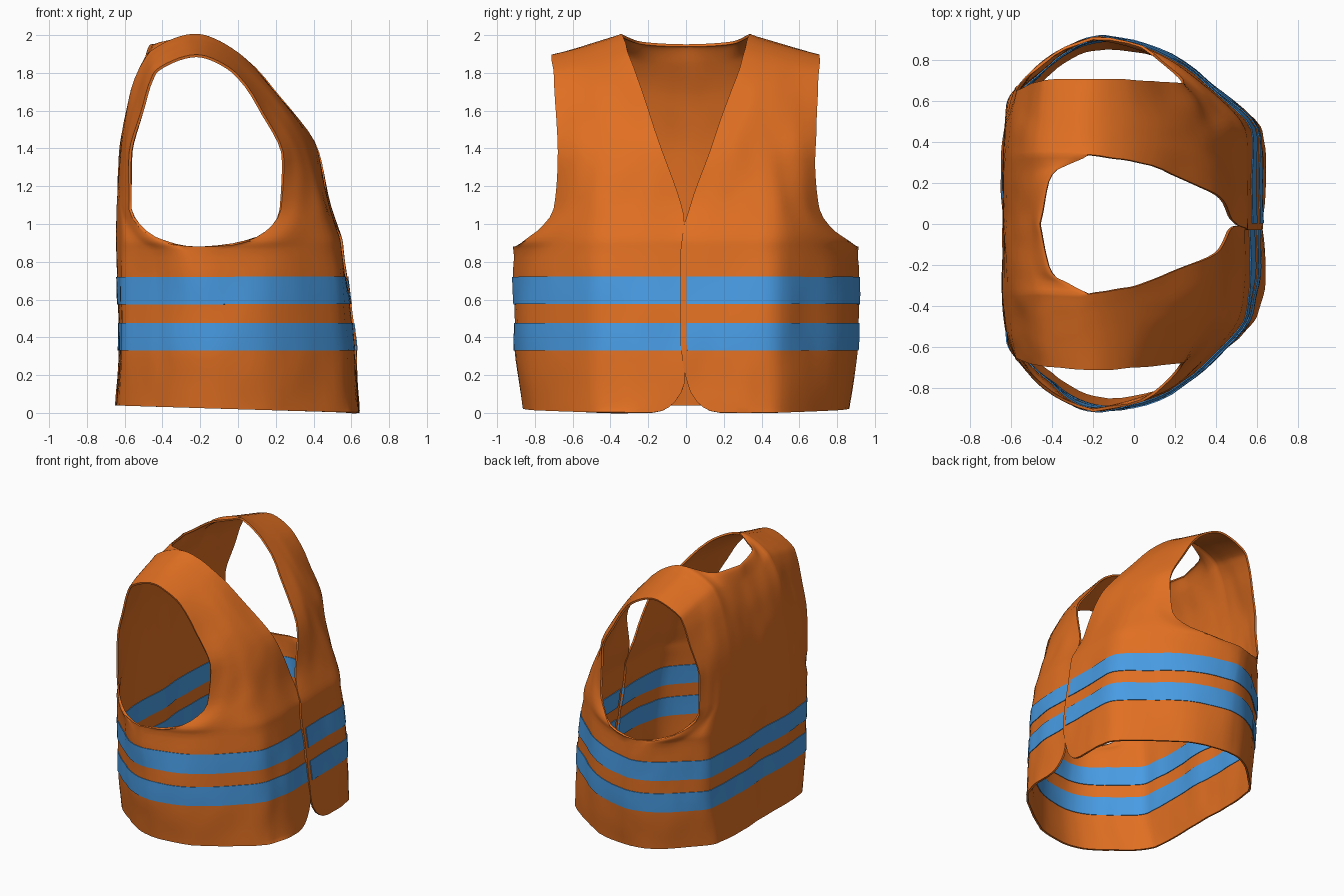
import bpy
import bmesh
import math
from mathutils import Vector, noise

cube = bpy.data.objects.get("Cube")
if cube:
    bpy.data.objects.remove(cube, do_unlink=True)


def make_material(name, colour):
    mat = bpy.data.materials.new(name)
    mat.use_nodes = True
    mat.diffuse_color = colour
    mat.node_tree.nodes["Principled BSDF"].inputs["Base Color"].default_value = colour
    return mat


orange = make_material("orange_fabric", (0.75, 0.16, 0.016, 1))
blue = make_material("blue_band", (0.065, 0.33, 0.77, 1))

ARMPIT, TOP, CREASE = 0.88, 2.0, 0.49
BANDS = ((0.33, 0.475), (0.575, 0.72))

# Half cross-sections by height: x values, then y values, from the centre to the side
FRONT = [
    (0, (.63, .63, .6, .25, -.13), (0, .28, .49, .76, .86)),
    (.4, (.6, .6, .58, .25, -.12), (0, .25, .49, .78, .905)),
    (.88, (.54, .54, .53, .25, -.2), (0, .25, .49, .75, .905)),
    (.9, (.54, .54, .53, .27, 0), (0, .25, .49, .73, .88)),
    (.98, (.51, .52, .5, .31, .16), (0, .25, .49, .69, .77)),
    (1.1, (.47, .48, .46, .34, .23), (.025, .25, .48, .62, .7)),
    (1.4, (.41, .4, .36, .31, .24), (.13, .28, .45, .58, .68)),
    (1.7, (.19, .2, .19, .15, .11), (.235, .36, .46, .58, .69)),
    (1.9, (0, 0, 0, -.01, -.02), (.305, .39, .48, .59, .7)),
    (2, (-.22, -.22, -.22, -.22, -.22), (.34, .41, .5, .6, .71)),
]
BACK = [
    (0, (-.64, -.64, -.64, -.62, -.42, -.13), (0, .2, .4, .54, .73, .86)),
    (.4, (-.61, -.62, -.62, -.605, -.4, -.12), (0, .2, .4, .6, .79, .905)),
    (.88, (-.63, -.635, -.63, -.61, -.43, -.2), (0, .2, .4, .62, .78, .905)),
    (.9, (-.63, -.635, -.63, -.61, -.5, -.36), (0, .2, .4, .62, .73, .85)),
    (.98, (-.63, -.635, -.63, -.61, -.56, -.5), (0, .2, .38, .59, .66, .74)),
    (1.1, (-.63, -.63, -.63, -.62, -.6, -.57), (0, .2, .35, .5, .59, .66)),
    (1.4, (-.62, -.62, -.61, -.6, -.59, -.57), (0, .2, .34, .46, .56, .65)),
    (1.7, (-.57, -.57, -.56, -.54, -.52, -.5), (0, .2, .34, .46, .57, .68)),
    (1.9, (-.5, -.49, -.47, -.46, -.45, -.44), (0, .22, .34, .46, .58, .695)),
    (2, (-.46, -.41, -.22, -.22, -.22, -.22), (0, .25, .34, .46, .58, .71)),
]


def smooth_curve(xs, ys, x):
    """Cubic interpolation that never overshoots its points."""
    slopes = [(ys[i + 1] - ys[i]) / (xs[i + 1] - xs[i]) for i in range(len(xs) - 1)]

    def tangent(i):
        if i == 0 or i == len(xs) - 1:
            return slopes[min(i, len(slopes) - 1)]
        a, b = slopes[i - 1], slopes[i]
        return 2 * a * b / (a + b) if a * b > 0 else 0

    i = max(k for k in range(len(slopes)) if k == 0 or xs[k] <= x)
    h = xs[i + 1] - xs[i]
    t = (x - xs[i]) / h
    s = 1 - t
    return (s * s * (1 + 2 * t) * ys[i] + t * t * (1 + 2 * s) * ys[i + 1]
            + h * t * s * (s * tangent(i) - t * tangent(i + 1)))


def soft_corners(ring, u):
    """Straight runs between points, with slightly rounded corners."""
    last = len(ring) - 1
    reach = min(0.16, u, last - u)

    def straight(v):
        i = min(int(v), last - 1)
        return ring[i] + (ring[i + 1] - ring[i]) * (v - i)

    return (straight(u - reach) + straight(u) + straight(u + reach)) / 3


def section_point(table, z, u):
    # The torso and the part above the armpit are separate spans
    split = [row[0] for row in table].index(ARMPIT)
    span = table[split:] if z > ARMPIT else table[:split + 1]
    last = len(table[0][1]) - 1
    result = []
    for axis in (1, 2):
        ring = []
        for k in range(last + 1):
            # A square root makes the armhole edge round at the bottom
            power = 0.5 if z > ARMPIT and k >= last - 1 else 1
            base = span[0][0]
            heights = [(row[0] - base) ** power for row in span]
            ring.append(smooth_curve(heights, [row[axis][k] for row in span], (z - base) ** power))
        result.append(soft_corners(ring, u))
    # Rounded flank under the arm
    fade = min(1, max(0, (1.0 - z) / (1.0 - ARMPIT)))
    if u > last - 1:
        result[1] += 0.028 * fade * math.sin(math.pi * (u - last + 1))
    return result


def steps(start, end, count):
    return [start + (end - start) * i / count for i in range(count + 1)]


# Row heights and column positions
rows = [0, .01, .03, .06, .11, .16, .22, .28] + steps(*BANDS[0], 3) + steps(*BANDS[1], 3)
rows += [.77, .83, ARMPIT] + [ARMPIT + 0.22 * (i / 8) ** 2 for i in range(1, 8)]
rows += steps(1.1, 1.88, 14) + steps(1.9, TOP, 8)
front_cols = [0] + steps(.12, 4, 24)
NECK = 12
back_cols = steps(0, 2, NECK) + [2 + u * 3 / 4 for u in front_cols[1:]]


def place(x, y, z, drop):
    """Round over the shoulder, lower the shoulder line and tilt the hem."""
    fall = drop * max(0, z - ARMPIT) / (TOP - ARMPIT)
    if z > 1.9:
        s = (z - 1.9) / (TOP - 1.9)
        z = 1.9 + (TOP - 1.9) * (s + s * s - s ** 3)
    z += (0.02 - 0.031 * x) * max(0, 1 - z / BANDS[0][0])
    return Vector((x, y, z - fall))


def front_point(z, u, side):
    x, y = section_point(FRONT, z, u)
    near_edge = max(0, 1 - y / CREASE)
    # One chest fold stands out more than the other
    x += 0.022 * side * max(0, 1 - abs(y - CREASE) / 0.3) * min(1, max(0, 1.3 - z) * 3)
    # Rounded bottom corner and overlapping closure
    corner = max(0, 1 - z / 0.22)
    shift = 0.18 * (1 - (1 - corner ** 2) ** 0.5)
    if 0.16 < z < 1.06:
        closure = min(1, (z - 0.16) * 5, (1.06 - z) * 5)
        shift -= 0.03 * closure if side > 0 else -0.025 * closure
        x += 0.015 * closure * near_edge * (side > 0)
    return place(x, y + shift * near_edge, z, 0.11 * u / 4)


def back_point(z, u):
    x, y = section_point(BACK, z, u)
    drop = 0.055 * (1 - (u / 2) ** 2) if u < 2 else 0.11 * (u - 2) / 3
    return place(x, y, z, drop)


def half_panels(side):
    front = [[front_point(z, u, side) for u in front_cols] for z in rows]
    back = [[back_point(z, u) for u in back_cols] for z in rows]
    # Join the panels at the side seam and the shoulder seam
    for z, f, b in zip(rows, front, back):
        if z <= ARMPIT:
            b[-1] = f[-1].copy()
    back[-1][NECK:] = [p.copy() for p in front[-1]]
    return front, back


def creased(p):
    """Soft cloth folds, running mostly up and down."""
    fold = noise.noise(Vector((p.x * 4, p.y * 4, p.z * 2)))
    fold += 0.5 * noise.noise(Vector((p.x * 9, p.y * 9, p.z * 5 + 7)))
    out = Vector((p.x + 0.05, p.y, 0)).normalized()
    return p + out * fold * 0.011


def in_band(r):
    return any(a - 0.001 < rows[r] and rows[r + 1] < b + 0.001 for a, b in BANDS)


def build(name, material, thickness, bands_only):
    bm = bmesh.new()
    for side in (1, -1):
        for part, grid in enumerate(half_panels(side)):
            verts = [[bm.verts.new(creased(Vector((p.x, p.y * side, p.z)))) for p in line]
                     for line in grid]
            for r in range(len(rows) - 1):
                if bands_only and not in_band(r):
                    continue
                # The overlapping front edge keeps a plain border
                first = 1 if bands_only and part == 0 and side > 0 else 0
                for c in range(first, len(grid[0]) - 1):
                    quad = [verts[r][c], verts[r][c + 1], verts[r + 1][c + 1], verts[r + 1][c]]
                    bm.faces.new(quad if (part == 0) == (side > 0) else quad[::-1])
    bmesh.ops.remove_doubles(bm, verts=bm.verts, dist=0.0005)
    bmesh.ops.delete(bm, geom=[v for v in bm.verts if not v.link_faces], context='VERTS')
    # Relax the cloth under the armholes
    armpit = [v for v in bm.verts if 0.8 < v.co.z < 1.05 and not v.is_boundary]
    for _ in range(5):
        bmesh.ops.smooth_vert(bm, verts=armpit, factor=0.5,
                              use_axis_x=True, use_axis_y=True, use_axis_z=True)
    mesh = bpy.data.meshes.new(name)
    bm.to_mesh(mesh)
    bm.free()
    mesh.materials.append(material)
    obj = bpy.data.objects.new(name, mesh)
    bpy.context.collection.objects.link(obj)
    solid = obj.modifiers.new("cloth_thickness", 'SOLIDIFY')
    solid.thickness = thickness
    solid.offset = 0
    bpy.ops.object.select_all(action='DESELECT')
    obj.select_set(True)
    bpy.context.view_layer.objects.active = obj
    bpy.ops.object.modifier_apply(modifier=solid.name)
    bpy.ops.object.shade_smooth_by_angle(angle=0.6)


# Vest cloth, then the two bands wrapped over it
build("vest_body", orange, 0.014, False)
build("reflective_bands", blue, 0.024, True)
